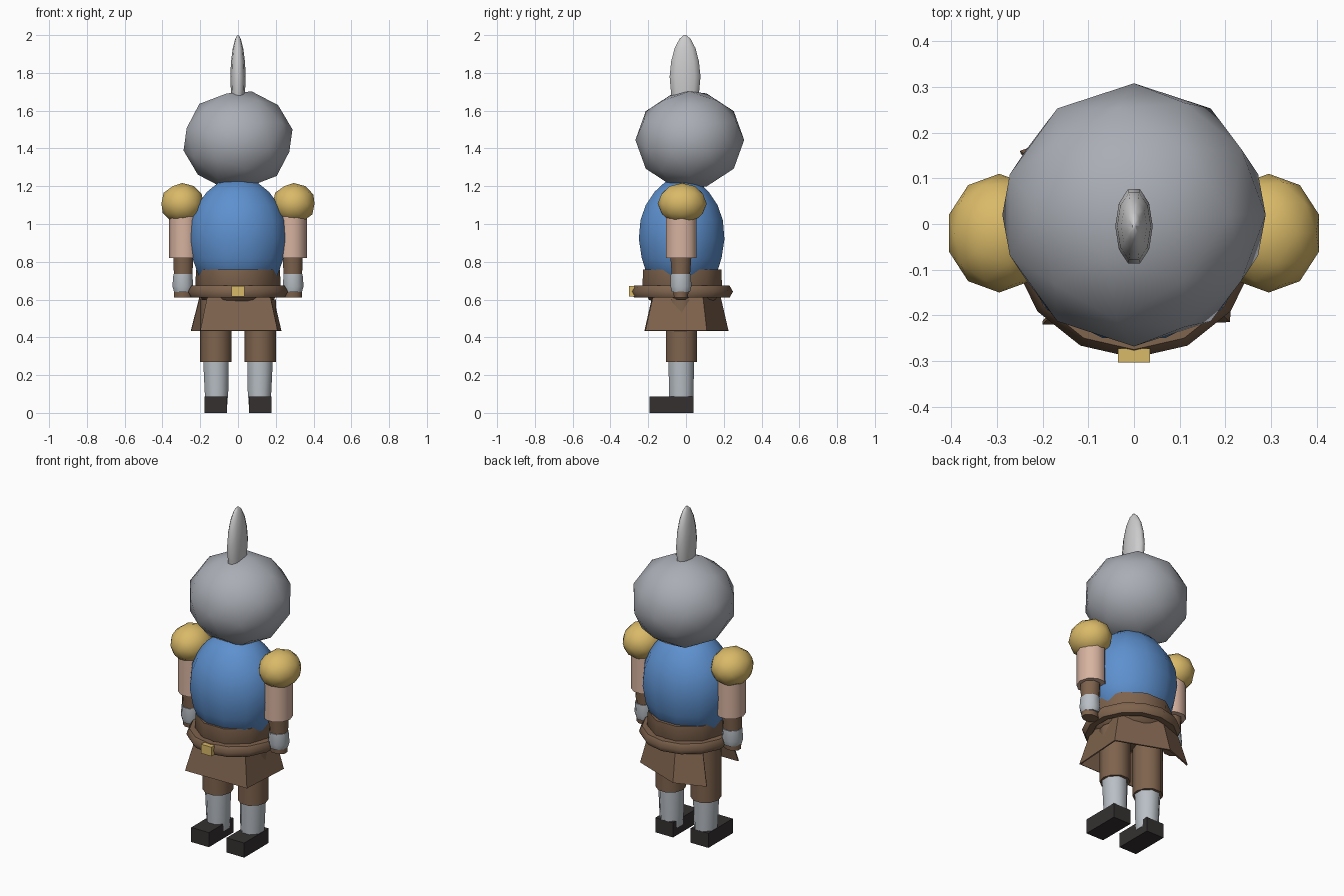
import bpy, bmesh, math
from mathutils import Matrix

if "Cube" in bpy.data.objects:
    bpy.data.objects.remove(bpy.data.objects["Cube"])


def mat(name, rgb):
    m = bpy.data.materials.new(name)
    m.diffuse_color = (*rgb, 1)
    m.use_nodes = True
    m.node_tree.nodes["Principled BSDF"].inputs["Base Color"].default_value = m.diffuse_color
    return m


STEEL = mat("helmet grey", (0.40, 0.42, 0.46))
PLUME = mat("plume grey", (0.60, 0.60, 0.61))
PLATE = mat("plate grey", (0.48, 0.52, 0.56))
BLUE = mat("blue cloth", (0.11, 0.28, 0.62))
GOLD = mat("gold", (0.70, 0.49, 0.14))
BROWN = mat("brown leather", (0.21, 0.125, 0.075))
SKIN = mat("skin", (0.68, 0.45, 0.35))
BLACK = mat("boot black", (0.035, 0.03, 0.03))


def finish(bm, name, m, angle=60):
    bmesh.ops.recalc_face_normals(bm, faces=bm.faces)
    me = bpy.data.meshes.new(name)
    bm.to_mesh(me)
    bm.free()
    ob = bpy.data.objects.new(name, me)
    bpy.context.collection.objects.link(ob)
    me.materials.append(m)
    bpy.ops.object.select_all(action='DESELECT')
    ob.select_set(True)
    bpy.context.view_layer.objects.active = ob
    if angle:
        bpy.ops.object.shade_smooth_by_angle(angle=math.radians(angle))
    return ob


def ball(name, m, loc, size, turn=0):
    bm = bmesh.new()
    bmesh.ops.create_icosphere(bm, subdivisions=2, radius=1)
    bm.transform(Matrix.Translation(loc) @ Matrix.Diagonal((*size, 1)) @ Matrix.Rotation(turn, 4, 'Y'))
    return finish(bm, name, m)


def loft(name, m, rings, sides, angle=60, turn=0.0):
    """Closed tube through rings of (x, y, z, x radius, y radius)."""
    bm = bmesh.new()
    loops = []
    for x, y, z, rx, ry in rings:
        loops.append([bm.verts.new((x + rx * math.cos(turn + math.tau * i / sides),
                                    y + ry * math.sin(turn + math.tau * i / sides), z))
                      for i in range(sides)])
    for a, b in zip(loops, loops[1:]):
        for i in range(sides):
            j = (i + 1) % sides
            bm.faces.new((a[i], a[j], b[j], b[i]))
    bm.faces.new(loops[0])
    bm.faces.new(loops[-1])
    return finish(bm, name, m, angle)


def box(name, m, loc, size):
    bm = bmesh.new()
    bmesh.ops.create_cube(bm, size=1)
    bm.transform(Matrix.Translation(loc) @ Matrix.Diagonal((*size, 1)))
    return finish(bm, name, m, 0)


# Head and plume
ball("helmet", STEEL, (0, 0.02, 1.445), (0.295, 0.288, 0.265), 0.25)
loft("plume", PLUME, [(0, -0.005, z, 0.041 * r, 0.086 * r) for z, r in
     ((1.6, .7), (1.69, .9), (1.78, 1), (1.86, .9), (1.93, .68), (1.98, .36), (2.0, .08))], 10)

# Torso and waist
loft("tunic", BLUE, [(0, -0.023, z, r, r * 0.875) for z, r in
     ((.66, .12), (.73, .217), (.82, .25), (.92, .268), (1.02, .258),
      (1.10, .225), (1.17, .17), (1.225, .10))], 12, turn=math.pi / 12)
loft("waist", BROWN, [(0, -0.02, z, r, r * 0.98) for z, r in
     ((.56, .09), (.60, .19), (.67, .226), (.76, .222))], 10)

# Belt ring and buckle
bm = bmesh.new()
N, M = 14, 6
ring = [[bm.verts.new(((.235 + .036 * math.cos(math.tau * j / M)) * math.sin(math.tau * i / N),
                       -.022 - (.235 + .036 * math.cos(math.tau * j / M)) * math.cos(math.tau * i / N),
                       .642 + .036 * math.sin(math.tau * j / M))) for j in range(M)] for i in range(N)]
for i in range(N):
    for j in range(M):
        a, b, k = ring[i], ring[(i + 1) % N], (j + 1) % M
        bm.faces.new((a[j], b[j], b[k], a[k]))
finish(bm, "belt", BROWN)
box("buckle", GOLD, (0, -0.288, 0.643), (0.07, 0.03, 0.055))

# Flared skirt, open on one side
bm = bmesh.new()
corners = [(-.25, .16), (-.07, .225), (.23, .11), (.21, -.215), (-.20, -.22)]
low = [bm.verts.new((x, y, .435)) for x, y in corners]
top = [bm.verts.new((x * .8, y * .8, .63)) for x, y in corners]
for i in range(4):
    bm.faces.new((low[i], low[i + 1], top[i + 1], top[i]))
skirt = finish(bm, "skirt", BROWN, 0)
skirt.modifiers.new("thickness", 'SOLIDIFY').thickness = 0.008

# Limbs, one set per side
for s, side in ((-1, "left"), (1, "right")):
    lx = s * 0.117
    loft(side + "_thigh", BROWN, [(lx, -.023, .27, .083, .086), (lx, -.023, .60, .083, .086)], 10)
    loft(side + "_shin_guard", PLATE, [(lx - s * .003, -.025, .045, .062, .068),
         (lx - s * .003, -.025, .12, .068, .07), (lx, -.025, .285, .073, .074)], 8, turn=math.pi / 8)
    bx = s * 0.118
    box(side + "_boot", BLACK, (bx, -.077, .044), (.118, .233, .088))

    ax = s * 0.285
    loft(side + "_upper_arm", SKIN, [(ax, -.024, .82, .08, .085), (ax, -.024, 1.08, .08, .085)], 10)
    loft(side + "_bracer", BROWN, [(s * .29, -.027, .612, .053, .04), (s * .29, -.027, .70, .053, .05),
         (s * .29, -.027, .825, .056, .06)], 8, turn=math.pi / 8)
    loft(side + "_gauntlet", PLATE, [(s * .292, -.027, .64, .05, .052), (s * .292, -.027, .67, .06, .06),
         (s * .292, -.027, .735, .054, .058)], 8, turn=math.pi / 8)
    ball(side + "_shoulder_guard", GOLD, (s * .295, -.02, 1.108), (.116, .13, .109))
